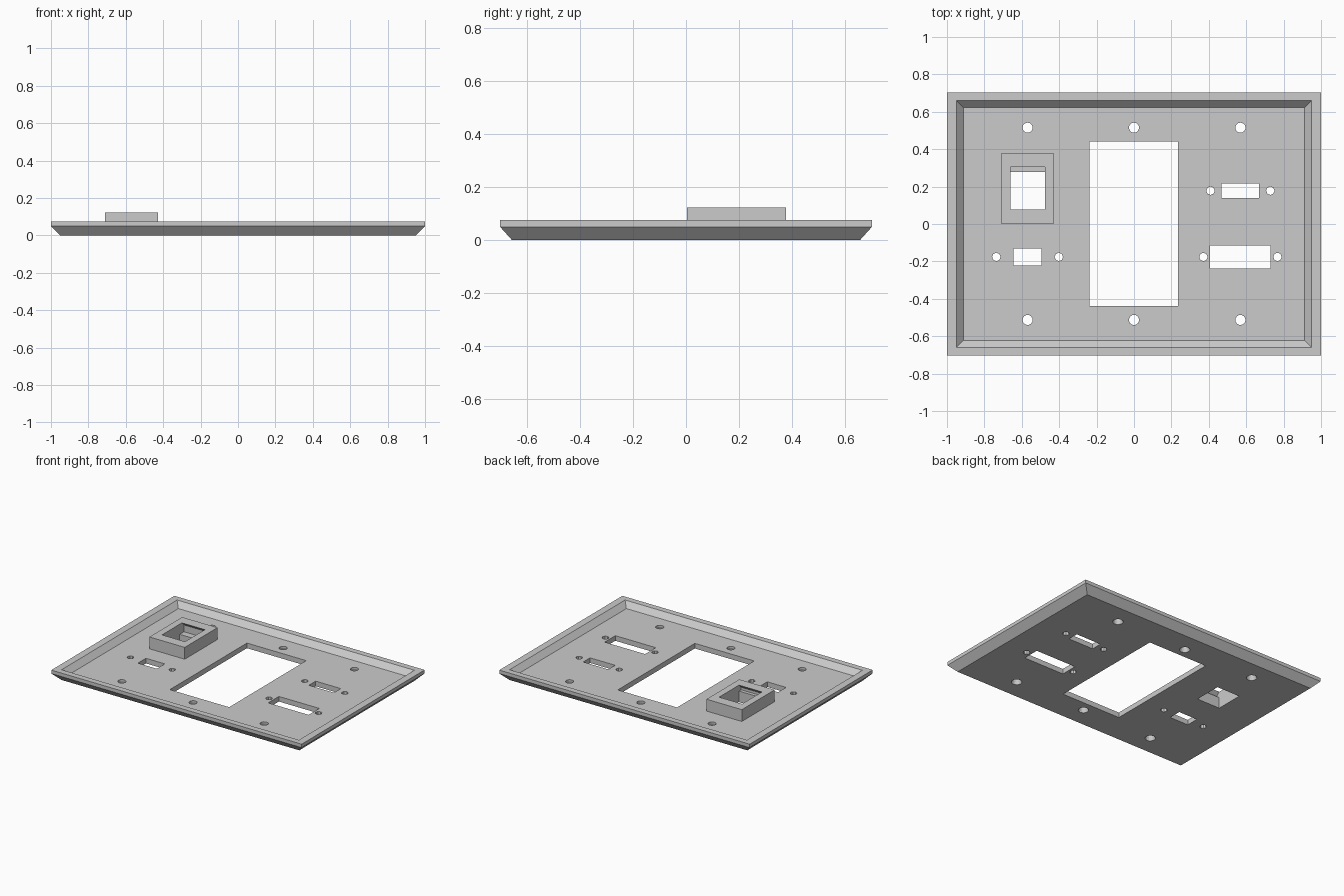
import bpy
import bmesh
import math

if "Cube" in bpy.data.objects:
    bpy.data.objects.remove(bpy.data.objects["Cube"], do_unlink=True)

grey = bpy.data.materials.new("plain_grey")
grey.use_nodes = True
grey.diffuse_color = (0.6, 0.6, 0.6, 1)
grey.node_tree.nodes["Principled BSDF"].inputs["Base Color"].default_value = (0.6, 0.6, 0.6, 1)

FLOOR = 0.037      # top of the thin panel
MM = 0.01227       # jack dimensions are in millimetres


def loft(name, rings):
    """Closed solid through a stack of equal-sized rings, capped at both ends."""
    bm = bmesh.new()
    loops = [[bm.verts.new(p) for p in ring] for ring in rings]
    for a, b in zip(loops, loops[1:]):
        for i in range(len(a)):
            j = (i + 1) % len(a)
            bm.faces.new((a[i], a[j], b[j], b[i]))
    bm.faces.new(loops[0][::-1])
    bm.faces.new(loops[-1])
    bmesh.ops.recalc_face_normals(bm, faces=bm.faces)
    mesh = bpy.data.meshes.new(name)
    bm.to_mesh(mesh)
    bm.free()
    mesh.materials.append(grey)
    obj = bpy.data.objects.new(name, mesh)
    bpy.context.scene.collection.objects.link(obj)
    return obj


def rect(x0, x1, y0, y1, z):
    return [(x0, y0, z), (x1, y0, z), (x1, y1, z), (x0, y1, z)]


def circle(x, y, r, z, sides):
    angles = [math.tau * i / sides for i in range(sides)]
    return [(x + r * math.cos(a), y + r * math.sin(a), z) for a in angles]


def box(name, x0, x1, y0, y1, z0, z1):
    return loft(name, [rect(x0, x1, y0, y1, z) for z in (z0, z1)])


def cut(target, cutter, keep=False):
    mod = target.modifiers.new("cut", "BOOLEAN")
    mod.operation = "DIFFERENCE"
    mod.solver = "EXACT"
    mod.object = cutter
    cutter.hide_render = True
    bpy.context.view_layer.objects.active = target
    bpy.ops.object.modifier_apply(modifier=mod.name)
    if not keep:
        bpy.data.objects.remove(cutter, do_unlink=True)


# Wall plate: bevelled outside, raised rim, sloping inner wall and thin panel
profile = [(0.95, 0.657, 0), (1, 0.702, 0.05), (1, 0.702, 0.075),
           (0.948, 0.659, 0.075), (0.912, 0.622, FLOOR)]
plate = loft("wall_plate", [rect(-x, x, -y, y, z) for x, y, z in profile])

# Large centre window
cut(plate, box("window_cutter", -0.238, 0.236, -0.438, 0.442, -0.1, 0.2))

# Connector slots, each with a screw hole on either side:
# centre x, centre y, half width, half height, screw distance
for x, y, w, h, d in [(0.569, 0.178, 0.1, 0.039, 0.16),
                      (0.569, -0.176, 0.162, 0.061, 0.198),
                      (-0.569, -0.176, 0.075, 0.046, 0.167)]:
    cut(plate, box("slot_cutter", x - w, x + w, y - h, y + h, -0.1, 0.2))
    for sx in (x - d, x + d):
        cut(plate, loft("screw_cutter", [circle(sx, y, 0.0225, z, 8) for z in (-0.1, 0.2)]))

# Countersunk mounting holes
for x in (-0.569, 0, 0.569):
    for y in (-0.513, 0.515):
        cone = [circle(x, y, r, z, 16)
                for r, z in ((0.038, -0.01), (0.027, 0.025), (0.027, 0.2))]
        cut(plate, loft("mount_cutter", cone))

# Jack housing standing on the panel
hx, hy = -0.71, 0.003
housing = box("jack_housing", hx, hx + 23 * MM, hy, hy + 30.5 * MM, FLOOR, 10 * MM)

# Stepped jack cavity with clip ledges and sloping catches
side = [(6, -1), (22.5, -1), (22.5, 4), (26.5, 4), (26.5, 8), (24.5, 10), (24.5, 11),
        (6, 11), (6, 10), (4, 8), (4, 6.5), (6, 6.5)]
cavity = loft("cavity_cutter", [[(hx + x * MM, hy + y * MM, z * MM) for y, z in side]
                                for x in (4, 19)])
cut(plate, cavity, keep=True)
cut(housing, cavity)
